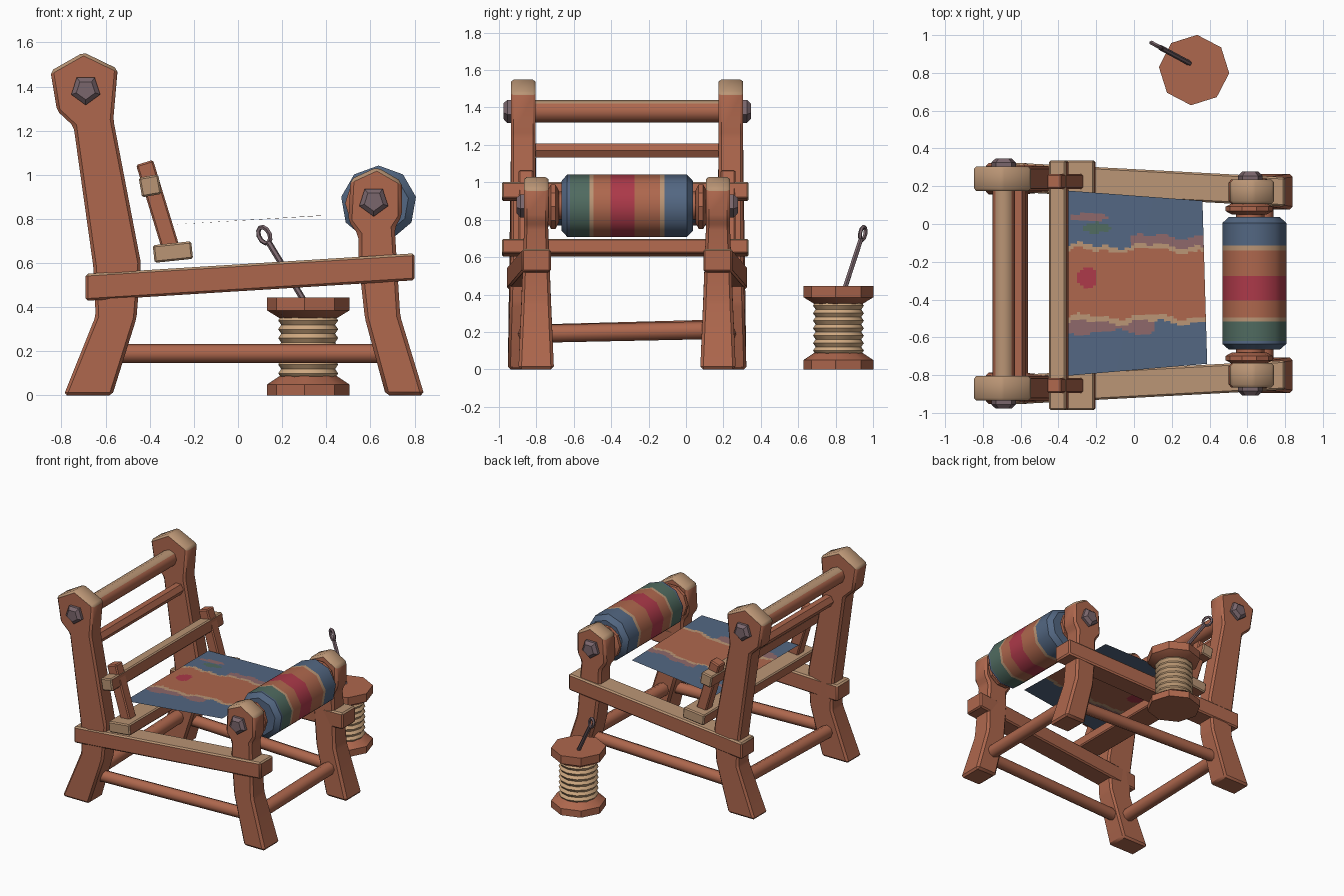
import bpy, bmesh, math
from mathutils import Vector, Matrix

if "Cube" in bpy.data.objects:
    bpy.data.objects.remove(bpy.data.objects["Cube"])

YC = -0.315                       # middle of the loom frame in y


def lin(c):
    c /= 255
    return c / 12.92 if c <= 0.04045 else ((c + 0.055) / 1.055) ** 2.4


MATS = {}
for mname, rgb in {
    "wood": (174, 103, 77), "worn_wood": (186, 149, 117), "metal": (122, 102, 108),
    "blue_yarn": (83, 103, 130), "green_yarn": (80, 107, 96), "red_yarn": (172, 57, 73),
    "thread": (206, 168, 128), "plum_yarn": (142, 104, 106)}.items():
    m = bpy.data.materials.new(mname)
    m.diffuse_color = (*[lin(c) for c in rgb], 1)
    m.use_nodes = True
    m.node_tree.nodes["Principled BSDF"].inputs["Base Color"].default_value = m.diffuse_color
    MATS[mname] = m


def finish(name, bm, mats, rule=None, angle=35):
    """Write bmesh to an object; rule(face) gives the material index."""
    bmesh.ops.recalc_face_normals(bm, faces=bm.faces)
    bm.normal_update()
    if rule:
        for f in bm.faces:
            f.material_index = rule(f)
    me = bpy.data.meshes.new(name)
    bm.to_mesh(me)
    bm.free()
    ob = bpy.data.objects.new(name, me)
    bpy.context.collection.objects.link(ob)
    for k in mats:
        me.materials.append(MATS[k])
    bpy.ops.object.select_all(action='DESELECT')
    ob.select_set(True)
    bpy.context.view_layer.objects.active = ob
    bpy.ops.object.shade_smooth_by_angle(angle=math.radians(angle))
    return ob


def bevel(bm, w):
    bmesh.ops.bevel(bm, geom=bm.edges[:], offset=w, segments=1, affect='EDGES', clamp_overlap=True)


def lathe(name, origin, axis, profile, mats, sides=8, phase=0.0, bands=None, rule=None, angle=35):
    """Spin (radius, height) points about an axis; bands = material per segment."""
    bm = bmesh.new()
    q = Vector(axis).to_track_quat('Z', 'Y')
    rings = []
    for r, h in profile:
        ring = []
        for i in range(sides):
            a = math.radians(phase) + 2 * math.pi * i / sides
            ring.append(bm.verts.new(Vector(origin) + q @ Vector((r * math.cos(a), r * math.sin(a), h))))
        rings.append(ring)
    for k in range(len(rings) - 1):
        for i in range(sides):
            j = (i + 1) % sides
            f = bm.faces.new((rings[k][i], rings[k][j], rings[k + 1][j], rings[k + 1][i]))
            f.material_index = bands[k] if bands else 0
    for ring, k in ((rings[0], 0), (rings[-1], -1)):
        f = bm.faces.new(ring)
        f.material_index = bands[k] if bands else 0
    return finish(name, bm, mats, rule, angle)


def rod(name, p, q, r, sides=8, mats=("wood",), rule=None):
    d = Vector(q) - Vector(p)
    return lathe(name, p, d, [(r, 0), (r, d.length)], mats, sides, 0, None, rule, 50)


def post(name, outline, y_mid, width, bev):
    """Extrude an x-z outline across y, with the thickness depending on z."""
    bm = bmesh.new()
    sides = [[bm.verts.new((x, y_mid + s * width(z), z)) for x, z in outline] for s in (-1, 1)]
    for s in sides:
        bm.faces.new(s)
    n = len(outline)
    for i in range(n):
        j = (i + 1) % n
        bm.faces.new((sides[0][i], sides[0][j], sides[1][j], sides[1][i]))
    bmesh.ops.recalc_face_normals(bm, faces=bm.faces)
    bevel(bm, bev)
    top = max(z for _, z in outline) - 0.09
    return finish(name, bm, ("wood", "worn_wood"),
                  lambda f: int(f.normal.z > 0.3 and f.calc_center_median().z > top))


def box(name, centre, size, tilt, mats, rule=None, bev=0.008):
    bm = bmesh.new()
    bmesh.ops.create_cube(bm, size=1, matrix=Matrix.Translation(centre)
                          @ Matrix.Rotation(math.radians(tilt), 4, 'Y') @ Matrix.Diagonal((*size, 1)))
    bevel(bm, bev)
    return finish(name, bm, mats, rule)


def worn_top(f):
    return int(f.normal.z > 0.5)


def worn_ends(f):
    return int(f.normal.z > 0.5 or abs(f.normal.y) > 0.5)


rear = [(-0.79, 0), (-0.57, 0), (-0.46, 0.35), (-0.44, 0.60), (-0.565, 1.25), (-0.545, 1.48),
        (-0.70, 1.555), (-0.85, 1.47), (-0.82, 1.29), (-0.745, 1.22), (-0.655, 0.58), (-0.645, 0.36)]
front = [(0.67, 0), (0.845, 0), (0.735, 0.36), (0.71, 0.76), (0.742, 0.81), (0.742, 0.97),
         (0.63, 1.035), (0.51, 0.98), (0.50, 0.79), (0.545, 0.73), (0.545, 0.62), (0.575, 0.35)]

# frame sides
for s, tag in ((-1, "near"), (1, "far")):
    post(f"rear_post_{tag}", rear, YC + s * 0.555, lambda z: 0.065 + 0.018 * max(0, 0.6 - z) / 0.6, 0.014)
    post(f"front_leg_{tag}", front, YC + s * 0.486, lambda z: 0.065 + 0.03 * max(0, 0.7 - z) / 0.7, 0.016)

    # side rail, sloping and drawing inward to the front
    bm = bmesh.new()
    bmesh.ops.create_cube(bm, size=1)
    for v in bm.verts:
        a = v.co.x > 0
        v.co = Vector((0.80 if a else -0.69, YC + s * (0.485 if a else 0.565) + v.co.y * 0.155,
                       (0.583 if a else 0.49) + v.co.z * 0.122))
    bevel(bm, 0.01)
    finish(f"side_rail_{tag}", bm, ("wood", "worn_wood"), worn_top)

    rod(f"side_stretcher_{tag}", (-0.60, YC + s * 0.545, 0.19), (0.69, YC + s * 0.48, 0.19), 0.043)

    # metal pegs on the outside of the posts
    for nm, x, z, off in (("rear", -0.69, 1.385, 0.61), ("front", 0.615, 0.88, 0.54)):
        lathe(f"{nm}_peg_{tag}", (x, YC + s * off, z), (0, s, 0),
              [(0.069, 0), (0.069, 0.03), (0.045, 0.052)], ("metal",), 5, -90)

    # beater upright
    box(f"beater_upright_{tag}", (-0.362, YC + s * 0.54, 0.855), (0.08, 0.08, 0.42), -17, ("wood",))

    # roller washer
    lathe(f"roller_washer_{tag}", (0.61, YC + s * 0.365, 0.87), (0, s, 0),
          [(0.09, 0), (0.125, 0.018), (0.125, 0.042), (0.09, 0.06)], ("wood",), 10)

# cross bars
yA, yB = YC - 0.555, YC + 0.555
rod("top_beam", (-0.69, yA, 1.38), (-0.69, yB, 1.38), 0.06, 8, ("wood", "worn_wood"), worn_top)
rod("upper_cross_bar", (-0.615, yA, 1.17), (-0.615, yB, 1.17), 0.043, 6)
rod("rear_stretcher", (-0.61, yA, 0.19), (-0.61, yB, 0.22), 0.048)
rod("front_stretcher", (0.69, YC - 0.48, 0.19), (0.69, YC + 0.48, 0.21), 0.048)

# beater planks
box("beater_base", (-0.295, YC - 0.01, 0.65), (0.175, 1.32, 0.08), -6, ("wood", "worn_wood"), worn_ends)
box("beater_bar", (-0.398, YC - 0.01, 0.95), (0.09, 1.32, 0.09), -10, ("wood", "worn_wood"), worn_ends)

# rolled cloth with stripes along its length
R = 0.172
cloth_mats = ("wood", "worn_wood", "blue_yarn", "green_yarn", "red_yarn", "plum_yarn")
lathe("cloth_roll", (0.637, 0, 0.87), (0, 1, 0),
      [(R - 0.035, -0.665), (R, -0.635), (R, -0.62), (R, -0.515), (R, -0.495), (R, -0.405),
       (R, -0.275), (R, -0.14), (R, -0.115), (R, 0.005), (R - 0.035, 0.037)],
      cloth_mats, 9, 10, [2, 2, 3, 1, 0, 4, 0, 1, 2, 2], angle=42)
rod("roller_axle", (0.615, YC - 0.49, 0.875), (0.615, YC + 0.49, 0.875), 0.075)

# stretched cloth: thin sheet, striped by y with uneven borders
bm = bmesh.new()
NX, NY = 44, 70
grid = []
for i in range(NX + 1):
    u = i / NX
    row = []
    for j in range(NY + 1):
        v = j / NY
        lo, hi = -0.805 + 0.065 * u, 0.178 - 0.055 * u
        x = -0.37 + 0.745 * u + 0.025 * (0.5 - v) * u
        row.append(bm.verts.new((x, lo + (hi - lo) * v, 0.77 + 0.045 * u)))
    grid.append(row)
for i in range(NX):
    for j in range(NY):
        bm.faces.new((grid[i][j], grid[i + 1][j], grid[i + 1][j + 1], grid[i][j + 1]))


def cloth_rule(f):
    x, y, _ = f.calc_center_median()
    w = 0.012 * math.sin(17 * x) + 0.007 * math.sin(41 * x + 1)
    if math.hypot(x + 0.25, y + 0.285) < 0.055:
        return 4
    if (x + 0.20) ** 2 / 0.006 + (y + 0.02) ** 2 / 0.0008 < 1:
        return 3
    if (x + 0.24) ** 2 / 0.01 + (y - 0.035) ** 2 / 0.0005 < 1:
        return 5
    if y > -0.115 + w:
        return 5 if x > -0.02 and y < -0.065 + w + 0.05 * (x > 0.25) * (x - 0.25) else 2
    if y > -0.14 + w:
        return 1
    if y > -0.49 + w:
        return 0
    if y > -0.52 + w:
        return 1
    return 5 if x < 0.1 and y > -0.575 - w else 2


finish("woven_cloth", bm, cloth_mats, cloth_rule)

# thread spool
S = (0.318, 0.815, 0)
lathe("spool_base", S, (0, 0, 1), [(0.187, 0), (0.187, 0.05), (0.13, 0.088)], ("wood",), 8, 40)
lathe("spool_top", S, (0, 0, 1), [(0.13, 0.35), (0.187, 0.385), (0.187, 0.445)], ("wood",), 8, 40)
lathe("spool_thread", S, (0, 0, 1),
      [(0.136 if k % 2 else 0.122, 0.08 + 0.28 * k / 14) for k in range(15)], ("thread",), 12, 0, angle=60)

# needle stuck in the spool, with an oval eye
tip, neck = Vector((0.305, 0.845, 0.42)), Vector((0.138, 0.935, 0.695))
rod("needle_shaft", tip, neck, 0.014, 6, ("metal",))
d = (neck - tip).normalized()
side = d.cross(Vector((d.x, d.y, 0)).normalized()).normalized()
across = side.cross(d)
centre = neck + d * 0.038
bm = bmesh.new()
N, K = 10, 5
rings = []
for i in range(N):
    a = 2 * math.pi * i / N
    out = d * math.cos(a) + across * math.sin(a)
    c = centre + d * 0.040 * math.cos(a) + across * 0.027 * math.sin(a)
    rings.append([bm.verts.new(c + 0.011 * (out * math.cos(b) + side * math.sin(b)))
                  for b in (2 * math.pi * k / K for k in range(K))])
for i in range(N):
    for k in range(K):
        p, q = rings[i], rings[(i + 1) % N]
        bm.faces.new((p[k], q[k], q[(k + 1) % K], p[(k + 1) % K]))
finish("needle_eye", bm, ("metal",), angle=60)
